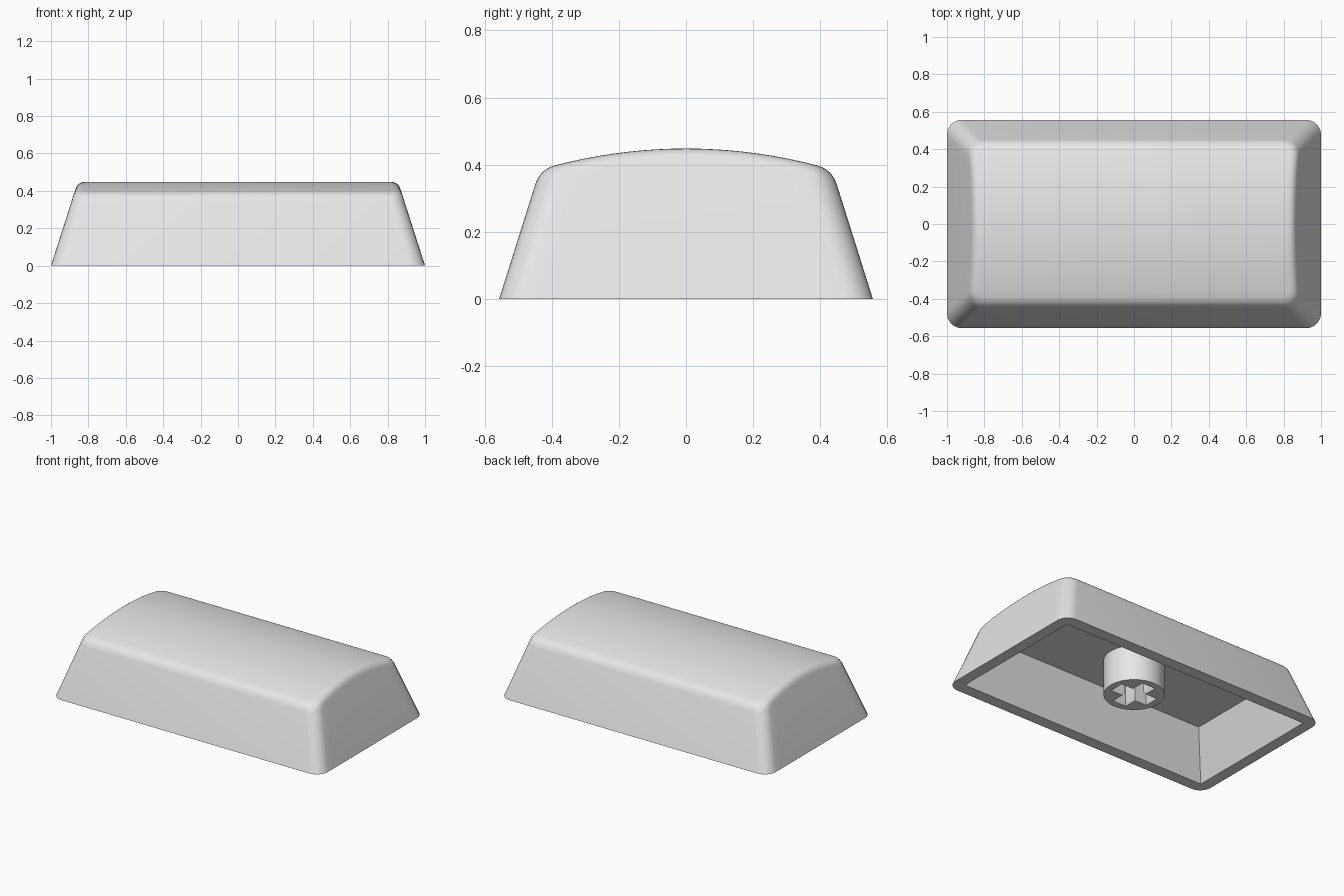
import bpy, bmesh, math

if "Cube" in bpy.data.objects:
    bpy.data.objects.remove(bpy.data.objects["Cube"])

TOP, ARC_R = 0.448, 1.54            # crown height and crown radius
SLOPE_X, SLOPE_Y = 0.32, 0.315      # inward lean of the walls
FILLET = 0.04

grey = bpy.data.materials.new("light grey plastic")
grey.diffuse_color = (0.8, 0.8, 0.8, 1)
grey.use_nodes = True
grey.node_tree.nodes["Principled BSDF"].inputs["Base Color"].default_value = grey.diffuse_color


def outline(hx, hy, r, corner_seg=6, side_seg=16):
    """Rounded rectangle, counter-clockwise from the middle of the right side."""
    quarter = [(hx, (hy - r) * i / (side_seg / 2)) for i in range(side_seg // 2)]
    for i in range(corner_seg + 1):
        a = math.pi / 2 * i / corner_seg
        quarter.append((hx - r + r * math.cos(a), hy - r + r * math.sin(a)))
    left = [(-x, y) for x, y in reversed(quarter)]
    lower = [(-x, -y) for x, y in quarter[1:]]
    last = [(x, -y) for x, y in reversed(quarter[1:])]
    return quarter + left + lower + last


def crown(y):
    return TOP - (ARC_R - math.sqrt(ARC_R ** 2 - y * y))


def wall_ring(inset, drop):
    """Ring that follows the crown, moved inward from the wall and down."""
    ring = []
    for k in range(len(outline(1, 0.56, 0.08))):
        z = 0.4
        for _ in range(8):
            x, y = outline(1 - SLOPE_X * z - inset, 0.557 - SLOPE_Y * z - inset,
                           0.075 - inset)[k]
            z = crown(y) - drop
        ring.append((x, y, z))
    return ring


def flat_ring(points, z):
    return [(x, y, z) for x, y in points]


def loft(bm, rings):
    loops = [[bm.verts.new(p) for p in ring] for ring in rings]
    n = len(loops[0])
    for a, b in zip(loops, loops[1:]):
        for i in range(n):
            j = (i + 1) % n
            bm.faces.new((a[i], a[j], b[j], b[i]))
    return loops


def strips(bm, loop):
    """Cap a left-right symmetric ring with strips running across x."""
    q = 8 + 7                        # points in a quarter of the outline
    half = 2 * q                     # right and left points of the +y half
    n = len(loop)
    right = loop[half + q - 1:] + loop[:q]
    left = list(reversed(loop[q:half + q - 1]))
    # right side runs front to back; pair each point with its mirror
    right.sort(key=lambda v: v.co.y)
    left.sort(key=lambda v: v.co.y)
    assert len(right) == len(left) == n // 2
    for i in range(n // 2 - 1):
        bm.faces.new((left[i], right[i], right[i + 1], left[i + 1]))


def finish(bm, name):
    bmesh.ops.remove_doubles(bm, verts=bm.verts, dist=1e-5)
    bmesh.ops.recalc_face_normals(bm, faces=bm.faces)
    mesh = bpy.data.meshes.new(name)
    bm.to_mesh(mesh)
    bm.free()
    ob = bpy.data.objects.new(name, mesh)
    bpy.context.collection.objects.link(ob)
    mesh.materials.append(grey)
    return ob


def smooth(ob, degrees):
    bpy.ops.object.select_all(action='DESELECT')
    ob.select_set(True)
    bpy.context.view_layer.objects.active = ob
    bpy.ops.object.shade_smooth_by_angle(angle=math.radians(degrees))


# Cap shell: cavity, rim, leaning walls, rounded edge and arched crown
bm = bmesh.new()
rings = [flat_ring(outline(0.81, 0.36, 0), 0.30),
         flat_ring(outline(0.925, 0.478, 0), 0),
         flat_ring(outline(1, 0.557, 0.08), 0)]
for i in range(7):
    t = i / 6
    rings.append(wall_ring(FILLET * t * t, FILLET * (1 - t) ** 2))
loops = loft(bm, rings)
strips(bm, loops[0])
strips(bm, loops[-1])
shell = finish(bm, "cap_shell")
smooth(shell, 30)


# Stem: round post with a cross-shaped socket
def cross(l, w):
    pts = [(l, -w), (l, w), (w, w)]
    out = []
    for k in range(4):
        c, s = [(1, 0), (0, 1), (-1, 0), (0, -1)][k]
        out += [(x * c - y * s, x * s + y * c) for x, y in pts]
    return out


bm = bmesh.new()
circle = [(0.183 * math.cos(2 * math.pi * i / 64), 0.183 * math.sin(2 * math.pi * i / 64))
          for i in range(64)]
loops = loft(bm, [flat_ring(circle, 0.065), flat_ring(circle, 0.305)])
for loop in loops:
    bm.faces.new(loop)
stem = finish(bm, "stem")

# Socket cutter with a slightly flared mouth
bm = bmesh.new()
loops = loft(bm, [flat_ring(cross(0.143, 0.055), 0.055),
                  flat_ring(cross(0.128, 0.040), 0.085),
                  flat_ring(cross(0.128, 0.040), 0.28)])
bm.faces.new(loops[0])
bm.faces.new(loops[-1])
cutter = finish(bm, "socket_cutter")
cutter.hide_render = True

cut = stem.modifiers.new("socket", 'BOOLEAN')
cut.operation = 'DIFFERENCE'
cut.solver = 'EXACT'
cut.object = cutter
bpy.context.view_layer.objects.active = stem
bpy.ops.object.modifier_apply(modifier=cut.name)
bpy.data.objects.remove(cutter)
smooth(stem, 30)
